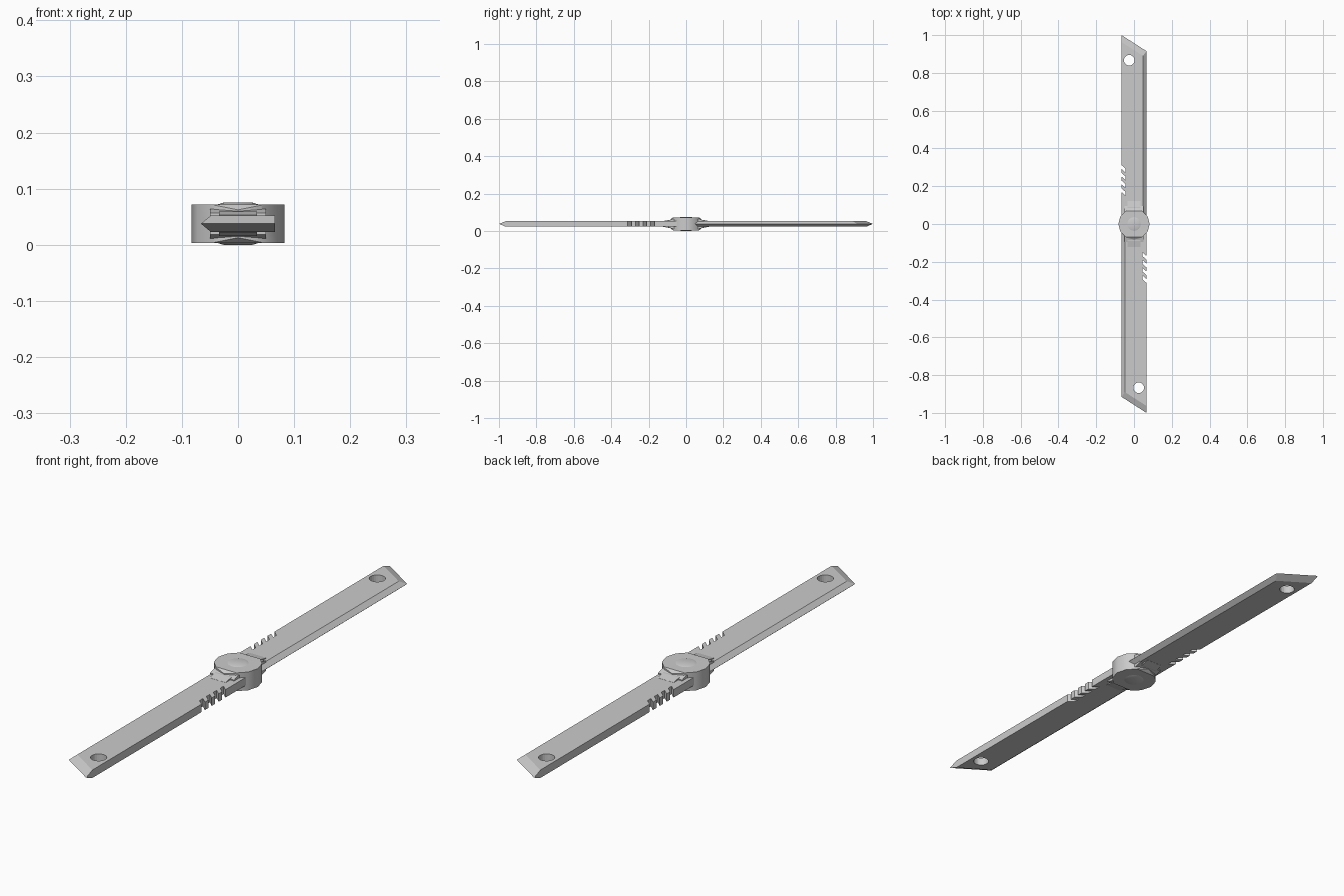
import bpy, bmesh, math
from mathutils import Vector, Matrix

if "Cube" in bpy.data.objects:
    bpy.data.objects.remove(bpy.data.objects["Cube"])

MID = 0.0375      # height of the symmetry plane
HALF = 0.015      # half thickness of a blade

steel = bpy.data.materials.new("brushed_grey")
steel.use_nodes = True
steel.diffuse_color = (0.6, 0.6, 0.6, 1)
steel.node_tree.nodes["Principled BSDF"].inputs["Base Color"].default_value = (0.6, 0.6, 0.6, 1)


def finish(bm, name, smooth=None):
    bmesh.ops.recalc_face_normals(bm, faces=bm.faces)
    mesh = bpy.data.meshes.new(name)
    bm.to_mesh(mesh)
    bm.free()
    obj = bpy.data.objects.new(name, mesh)
    bpy.context.collection.objects.link(obj)
    mesh.materials.append(steel)
    bpy.ops.object.select_all(action="DESELECT")
    obj.select_set(True)
    bpy.context.view_layer.objects.active = obj
    if smooth:
        bpy.ops.object.shade_smooth_by_angle(angle=math.radians(smooth))
    return obj


def loft(bm, rings):
    """Skin a stack of equal point rings and cap both ends."""
    loops = [[bm.verts.new(p) for p in ring] for ring in rings]
    n = len(loops[0])
    for a, b in zip(loops, loops[1:]):
        for i in range(n):
            j = (i + 1) % n
            bm.faces.new((a[i], a[j], b[j], b[i]))
    bm.faces.new(loops[0][::-1])
    bm.faces.new(loops[-1])


def turned(bm, profile, sides):
    """Stack of circles from (radius, height) pairs."""
    loft(bm, [[(r * math.cos(math.tau * i / sides), r * math.sin(math.tau * i / sides), z)
               for i in range(sides)] for r, z in profile])


def opposite(obj, name):
    """Half-turn copy for the other end."""
    bm = bmesh.new()
    bm.from_mesh(obj.data)
    bmesh.ops.rotate(bm, verts=bm.verts, cent=(0, 0, 0), matrix=Matrix.Rotation(math.pi, 3, "Z"))
    return finish(bm, name)


# Blade: outline with slanted grip notches, bevelled along the edge and the tip
W = 0.066
edge = [(W, 0.03), (W, 0.915), (-W, 1.0)]
flat = [(W - 0.018, 0.03), (W - 0.018, 0.89), (-W, 0.963)]
back = []
for k in range(4):
    y = 0.312 - 0.041 * k
    back += [(-W, y), (-0.044, y - 0.02), (-0.044, y - 0.04), (-W, y - 0.02)]
back.append((-W, 0.03))
bm = bmesh.new()
loft(bm, [[(x, y, z) for x, y in pts + back]
          for pts, z in ((flat, MID - HALF), (edge, MID), (flat, MID + HALF))])
back_blade = finish(bm, "back_blade")

# Hole near the blade tip
bm = bmesh.new()
turned(bm, [(0.028, -0.1), (0.028, 0.2)], 24)
bmesh.ops.translate(bm, verts=bm.verts, vec=(-0.025, 0.867, 0))
cutter = finish(bm, "hole_cutter")
cutter.hide_render = True
hole = back_blade.modifiers.new("hole", "BOOLEAN")
hole.operation = "DIFFERENCE"
hole.solver = "EXACT"
hole.object = cutter
bpy.context.view_layer.objects.active = back_blade
bpy.ops.object.modifier_apply(modifier="hole")
bpy.data.objects.remove(cutter)
opposite(back_blade, "front_blade")

# Collar: stepped wedge clamping the blade against the hub
bm = bmesh.new()
for width, steps in ((0.05, ((0.0, 0.029), (0.07, 0.026), (0.095, 0.019))),
                     (0.034, ((0.0, 0.024), (0.09, 0.022), (0.122, 0.0155)))):
    loft(bm, [[(sx * width, y, MID + sz * h) for sx, sz in ((-1, -1), (1, -1), (1, 1), (-1, 1))]
              for y, h in steps])
back_collar = finish(bm, "back_collar")
opposite(back_collar, "front_collar")

# Hub: faceted disc with its rims sloped off toward the blades
bm = bmesh.new()
turned(bm, [(0.083, 0.003), (0.083, 0.072)], 12)
for sy in (-1, 1):
    for sz in (-1, 1):
        cut = bmesh.ops.bisect_plane(
            bm, geom=bm.verts[:] + bm.edges[:] + bm.faces[:],
            plane_co=Vector((0, sy * 0.07, MID + sz * 0.0345)),
            plane_no=Vector((0, sy * 0.75, sz)), clear_outer=True)
        rim = [g for g in cut["geom_cut"] if isinstance(g, bmesh.types.BMEdge)]
        bmesh.ops.holes_fill(bm, edges=rim)
finish(bm, "hub", smooth=35)

# Pivot pin showing as a low boss on both faces
bm = bmesh.new()
turned(bm, [(0.026, 0.0), (0.036, 0.003), (0.036, 0.072), (0.026, 0.075)], 24)
finish(bm, "pivot_pin", smooth=30)
